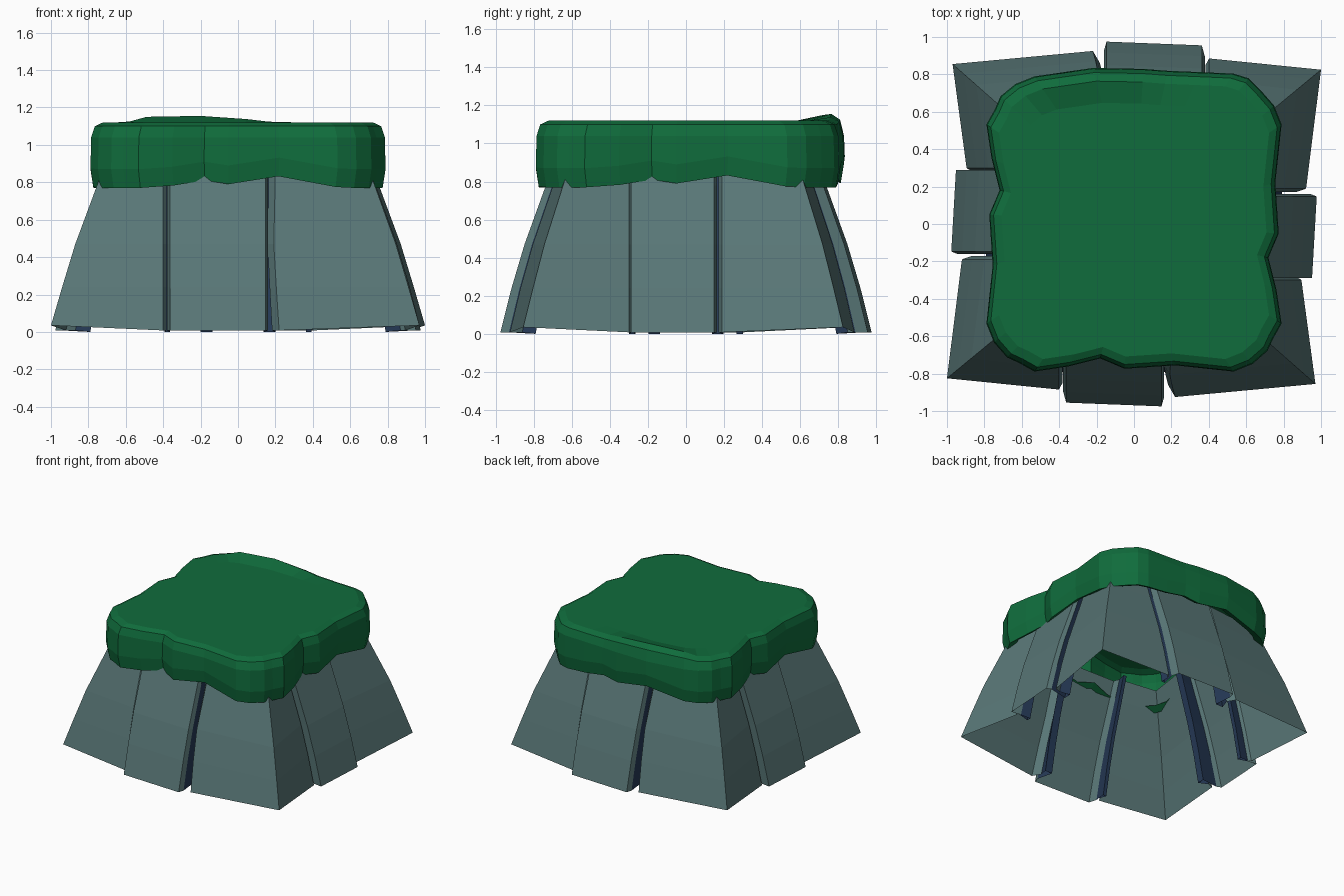
import bpy, bmesh

if "Cube" in bpy.data.objects:
    bpy.data.objects.remove(bpy.data.objects["Cube"])


def material(name, rgb):
    m = bpy.data.materials.new(name)
    m.diffuse_color = (*rgb, 1)
    m.use_nodes = True
    m.node_tree.nodes["Principled BSDF"].inputs["Base Color"].default_value = m.diffuse_color
    return m


stone = material("grey stone", (0.10, 0.185, 0.185))
crevice = material("navy crevice", (0.019, 0.042, 0.095))
grass = material("green grass", (0.005, 0.150, 0.045))


def loft(name, rings, mats, cap_top=False, rule=None):
    """Skin a stack of closed rings; rule(i) gives the material of column i."""
    bm = bmesh.new()
    vs = [[bm.verts.new(p) for p in r] for r in rings]
    n = len(rings[0])
    for a, b in zip(vs, vs[1:]):
        for i in range(n):
            j = (i + 1) % n
            f = bm.faces.new((a[i], a[j], b[j], b[i]))
            if rule:
                f.material_index = rule(i)
    if cap_top:
        bm.faces.new(vs[-1])
    me = bpy.data.meshes.new(name)
    bm.to_mesh(me)
    bm.free()
    for m in mats:
        me.materials.append(m)
    ob = bpy.data.objects.new(name, me)
    bpy.context.collection.objects.link(ob)
    return ob


# Stone base: half the plan outline (front and right side), the rest is turned 180 degrees
# kinds: c = corner, s = stone edge, g = groove bottom, p = edge pinched towards the gap
half = [
    (-1.0, -.825, 'c'), (-.41, -.885, 's'), (-.39, -.85, 's'),
    (-.40, -.79, 'g'), (-.37, -.79, 'g'),
    (-.388, -.89, 's'), (-.37, -.955, 's'), (.15, -.975, 's'), (.163, -.93, 's'),
    (.14, -.79, 'g'), (.205, -.79, 'g'), (.182, -.86, 'p'), (.22, -.925, 'p'),
    (.97, -.855, 'c'), (.895, -.305, 's'), (.87, -.29, 's'),
    (.79, -.305, 'g'), (.79, -.27, 'g'),
    (.87, -.283, 's'), (.952, -.295, 's'), (.977, .15, 's'), (.94, .165, 's'),
    (.79, .14, 'g'), (.79, .20, 'g'), (.87, .175, 's'), (.92, .193, 's'),
]
plan = half + [(-x, -y, k) for x, y, k in half]


def stone_ring(z, k, pinch):
    out = []
    for x, y, kind in plan:
        t = pinch if kind == 'p' else .98
        px = x * (k if abs(x) > .76 else t)
        py = y * (k if abs(y) > .76 else t)
        pz = z
        if z < .1:
            pz = {'c': .035, 'g': 0.0}.get(kind, .008)
        out.append((px, py, pz))
    return out


def groove_rule(i):
    pair = plan[i][2] + plan[(i + 1) % len(plan)][2]
    return 1 if 'g' in pair else 0


loft("stone_base",
     [stone_ring(.01, 1, 1), stone_ring(.24, .94, .93), stone_ring(.47, .87, .87),
      stone_ring(.78, .755, .9), stone_ring(.93, .70, .9)],
     [stone, crevice], rule=groove_rule)

# Grass cap: one wavy side (along, outward, lower edge height) repeated on four sides
side = [(-.61, .74, .77), (-.53, .785, .77), (-.35, .758, .783), (-.18, .715, .81),
        (-.05, .77, .79), (.22, .752, .832), (.53, .785, .775), (.63, .745, .77),
        (.71, .675, .77)]
back_out = [.775, .80, .808, .815, .825, .83, .785, .745, .68]
back_rise = [0, 0, 0, .004, .018, .035, .03, .005, 0]

outline = []
for s in range(4):
    for i, (t, d, zb) in enumerate(side):
        rise = 0
        if s == 2:
            d, rise = back_out[i], back_rise[i]
        x, y = [(t, -d), (d, t), (-t, d), (-d, -t)][s]
        outline.append((x, y, zb, rise))


def grass_ring(k, z, from_edge=False, lift=0):
    return [(x * k, y * k, (zb + z) if from_edge else z + r * lift)
            for x, y, zb, r in outline]


loft("grass_cap",
     [grass_ring(.92, .03, True), grass_ring(.985, 0, True), grass_ring(1.005, .10, True),
      grass_ring(1.0, 1.04), grass_ring(.975, 1.10, lift=.7),
      grass_ring(.92, 1.12, lift=1), grass_ring(.78, 1.12)],
     [grass], cap_top=True)
